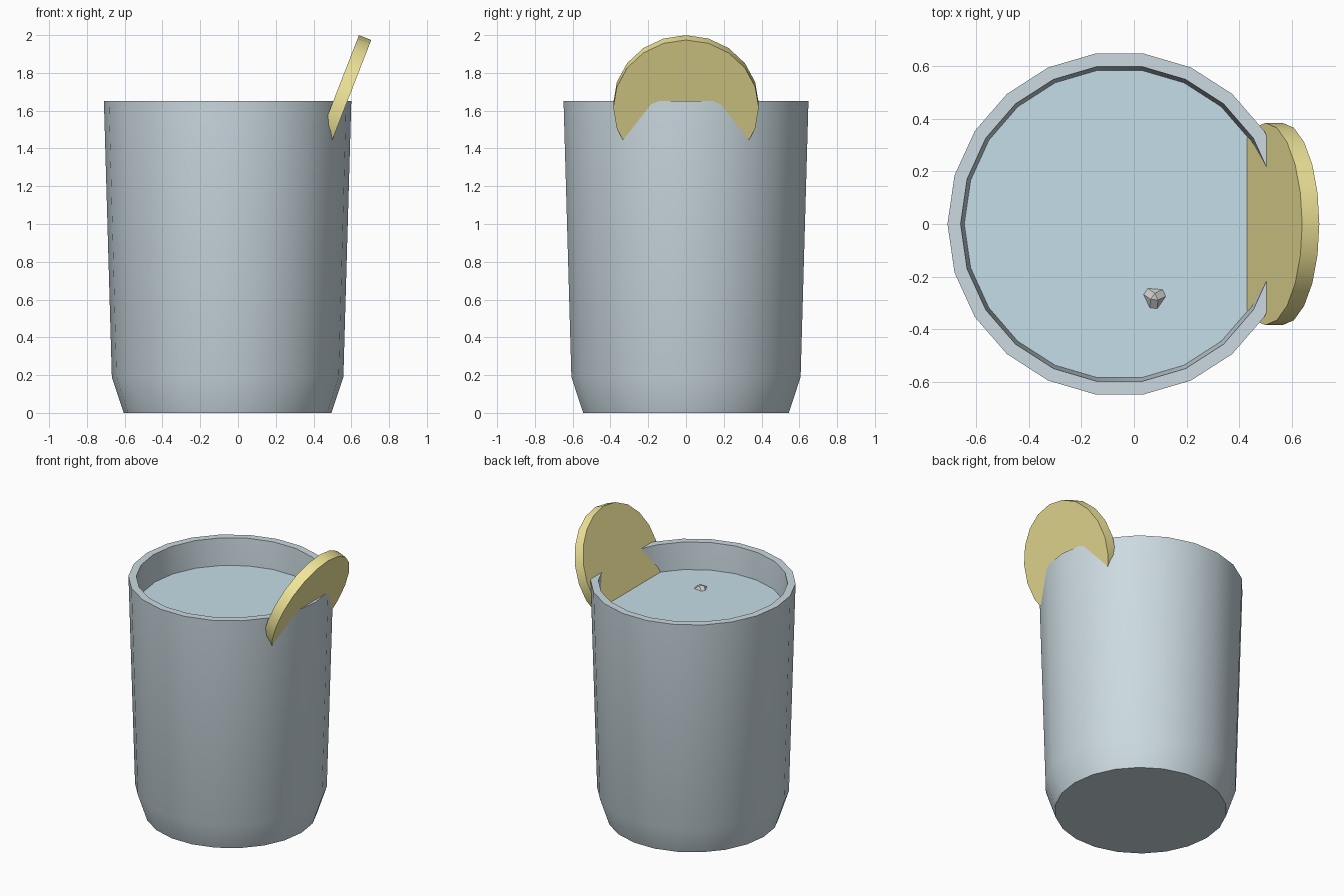
import bpy, bmesh, math
from mathutils import Matrix, Euler

if "Cube" in bpy.data.objects:
    bpy.data.objects.remove(bpy.data.objects["Cube"])

CX = -0.055   # glass axis


def material(name, rgb):
    m = bpy.data.materials.new(name)
    m.diffuse_color = (*rgb, 1)
    m.use_nodes = True
    m.node_tree.nodes["Principled BSDF"].inputs["Base Color"].default_value = m.diffuse_color
    return m


def finish(name, bm, mat=None, loc=(0, 0, 0), rot=(0, 0, 0)):
    bmesh.ops.recalc_face_normals(bm, faces=bm.faces)
    me = bpy.data.meshes.new(name)
    bm.to_mesh(me)
    bm.free()
    ob = bpy.data.objects.new(name, me)
    bpy.context.collection.objects.link(ob)
    ob.location, ob.rotation_euler = loc, rot
    if mat:
        me.materials.append(mat)
    bpy.ops.object.select_all(action='DESELECT')
    bpy.context.view_layer.objects.active = ob
    ob.select_set(True)
    bpy.ops.object.shade_smooth_by_angle(angle=math.radians(30))
    return ob


def lathe(name, profile, mat, n=22):
    """Revolve (radius, z) points and cap both ends."""
    bm = bmesh.new()
    rings = [[bm.verts.new((r * math.cos(2 * math.pi * i / n),
                            r * math.sin(2 * math.pi * i / n), z))
              for i in range(n)] for r, z in profile]
    for a, b in zip(rings, rings[1:]):
        for i in range(n):
            j = (i + 1) % n
            bm.faces.new((a[i], a[j], b[j], b[i]))
    bm.faces.new(rings[0])
    bm.faces.new(rings[-1])
    return finish(name, bm, mat, (CX, 0, 0))


# tumbler: outer wall, rim, inner wall and inner floor
lathe("glass", [(0.55, 0), (0.613, 0.19), (0.655, 1.65), (0.605, 1.65),
                (0.59, 1.45), (0.56, 0.21), (0.50, 0.08)],
      material("glass_tint", (0.60, 0.70, 0.75)))

# drink filling the inside
lathe("water", [(0.495, 0.085), (0.555, 0.21), (0.591, 1.462)],
      material("water_blue", (0.56, 0.73, 0.81)))

# citrus slice tilted over the rim
bm = bmesh.new()
bmesh.ops.create_cone(bm, cap_ends=True, segments=20, radius1=0.385,
                      radius2=0.385, depth=0.07)
finish("lemon_slice", bm, material("lemon_yellow", (0.88, 0.79, 0.32)),
       (0.533, 0, 1.628), (0, math.radians(111.3), 0))

# ice cube, only one bevelled corner above the water
size = 0.26
bm = bmesh.new()
bmesh.ops.create_cube(bm, size=size)
bmesh.ops.bevel(bm, geom=bm.edges[:], offset=0.02, segments=1,
                affect='EDGES', profile=0.5)
tilt = Matrix.Rotation(math.radians(25), 4, 'Z') @ \
    Euler((0, -math.radians(54.74), 0)).to_matrix().to_4x4() @ \
    Matrix.Rotation(-math.radians(45), 4, 'Z')
bmesh.ops.transform(bm, matrix=tilt, verts=bm.verts)
top = max(v.co.z for v in bm.verts)
finish("ice_cube", bm, None, (0.078, -0.28, 1.485 - top))
